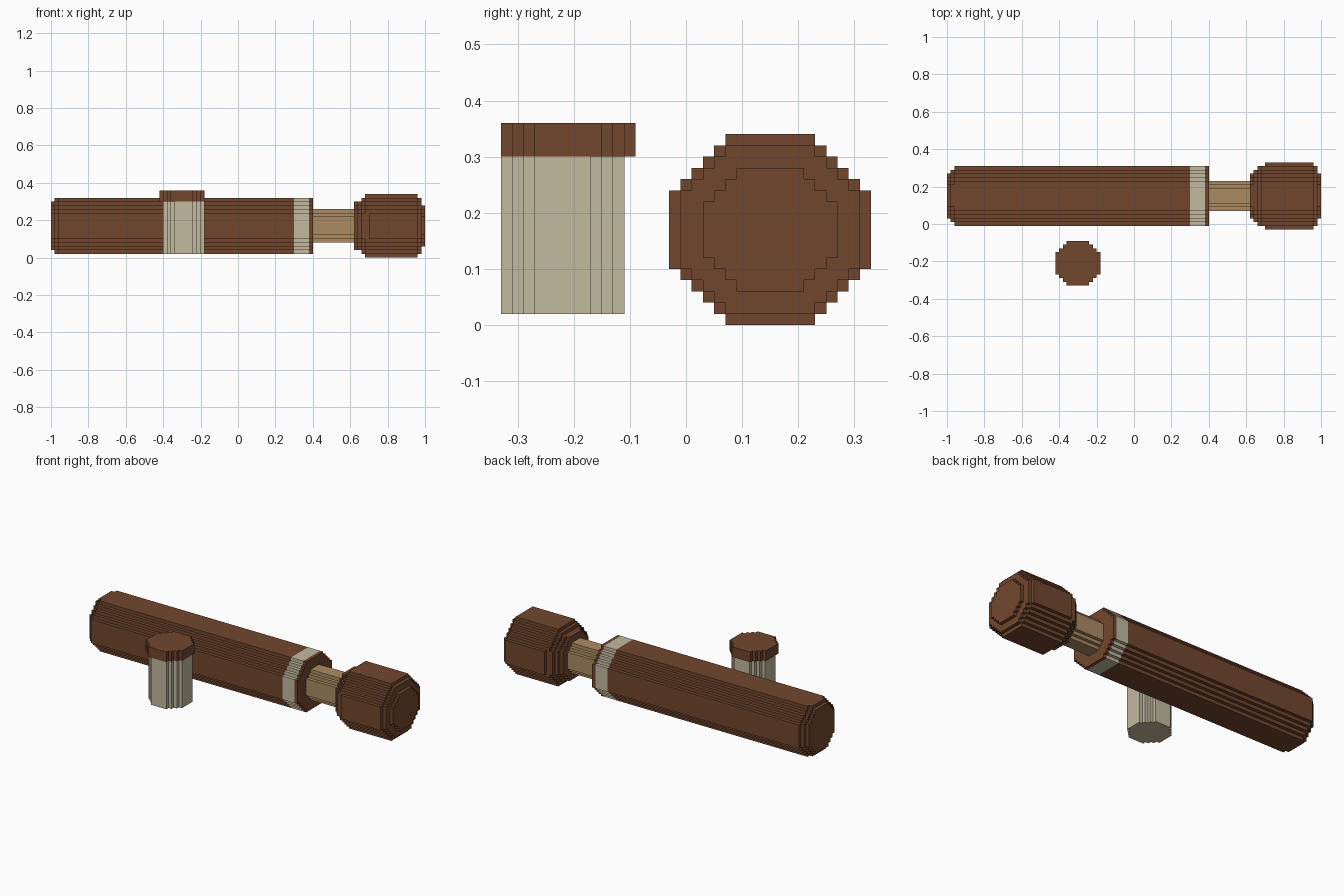
import bpy, bmesh
from mathutils import Vector

if "Cube" in bpy.data.objects:
    bpy.data.objects.remove(bpy.data.objects["Cube"])

STEP = 0.02


def material(name, rgb):
    m = bpy.data.materials.new(name)
    m.diffuse_color = (*rgb, 1)
    m.use_nodes = True
    m.node_tree.nodes["Principled BSDF"].inputs["Base Color"].default_value = m.diffuse_color
    return m


brown = material("dark brown", (0.165, 0.062, 0.027))
beige = material("pale beige", (0.54, 0.49, 0.35))
tan = material("tan", (0.41, 0.26, 0.12))


def stepped_octagon(a, b, steps):
    """Octagon of half sizes a, b whose corners are cut into square stairs."""
    quarter = []
    for i in range(steps + 1):
        quarter.append((a - i * STEP, b - (steps - i) * STEP))
        if i < steps:
            quarter.append((a - (i + 1) * STEP, b - (steps - i) * STEP))
    left = [(-u, v) for u, v in reversed(quarter)]
    top = quarter + left
    return top + [(-u, -v) for u, v in top]


def build(name, mat, axis, centre, slices):
    """Stack stepped prisms along an axis: (start, end, half a, half b, steps)."""
    bm = bmesh.new()
    for s, e, a, b, n in slices:
        outline = stepped_octagon(a, b, n)
        verts = []
        for u, v in outline:
            p = (s, centre[0] + u, centre[1] + v) if axis == "x" else \
                (centre[0] + u, centre[1] + v, s)
            verts.append(bm.verts.new(p))
        face = bm.faces.new(verts)
        out = bmesh.ops.extrude_face_region(bm, geom=[face], use_keep_orig=True)
        move = Vector((e - s, 0, 0) if axis == "x" else (0, 0, e - s))
        for g in out["geom"]:
            if isinstance(g, bmesh.types.BMVert):
                g.co += move
    bmesh.ops.recalc_face_normals(bm, faces=bm.faces[:])
    me = bpy.data.meshes.new(name)
    bm.to_mesh(me)
    bm.free()
    me.materials.append(mat)
    ob = bpy.data.objects.new(name, me)
    bpy.context.collection.objects.link(ob)
    return ob


AXIS = (0.15, 0.17)   # y, z of the lying handle

# Long handle with a rounded far end
build("handle", brown, "x", AXIS, [
    (-1.00, -0.98, 0.12, 0.13, 3),
    (-0.98, -0.96, 0.14, 0.15, 4),
    (-0.96, 0.30, 0.16, 0.15, 4)])

# Pale ring and the end rim of the handle
build("ring", beige, "x", AXIS, [(0.30, 0.38, 0.16, 0.15, 4)])
build("handle_rim", brown, "x", AXIS, [(0.38, 0.40, 0.16, 0.15, 4)])

# Thin neck between the handle and the knob
build("neck", tan, "x", AXIS, [(0.40, 0.62, 0.08, 0.09, 2)])

# Rounded knob
build("knob", brown, "x", AXIS, [
    (0.62, 0.64, 0.12, 0.13, 3),
    (0.64, 0.66, 0.14, 0.13, 3),
    (0.66, 0.68, 0.16, 0.15, 4),
    (0.68, 0.70, 0.16, 0.17, 4),
    (0.70, 0.96, 0.18, 0.17, 5),
    (0.96, 0.98, 0.16, 0.15, 4),
    (0.98, 1.00, 0.12, 0.11, 3)])

# Separate upright peg with a cap
build("peg", beige, "z", (-0.29, -0.22), [(0.02, 0.30, 0.11, 0.11, 3)])
build("peg_cap", brown, "z", (-0.30, -0.21), [(0.30, 0.36, 0.12, 0.12, 3)])
